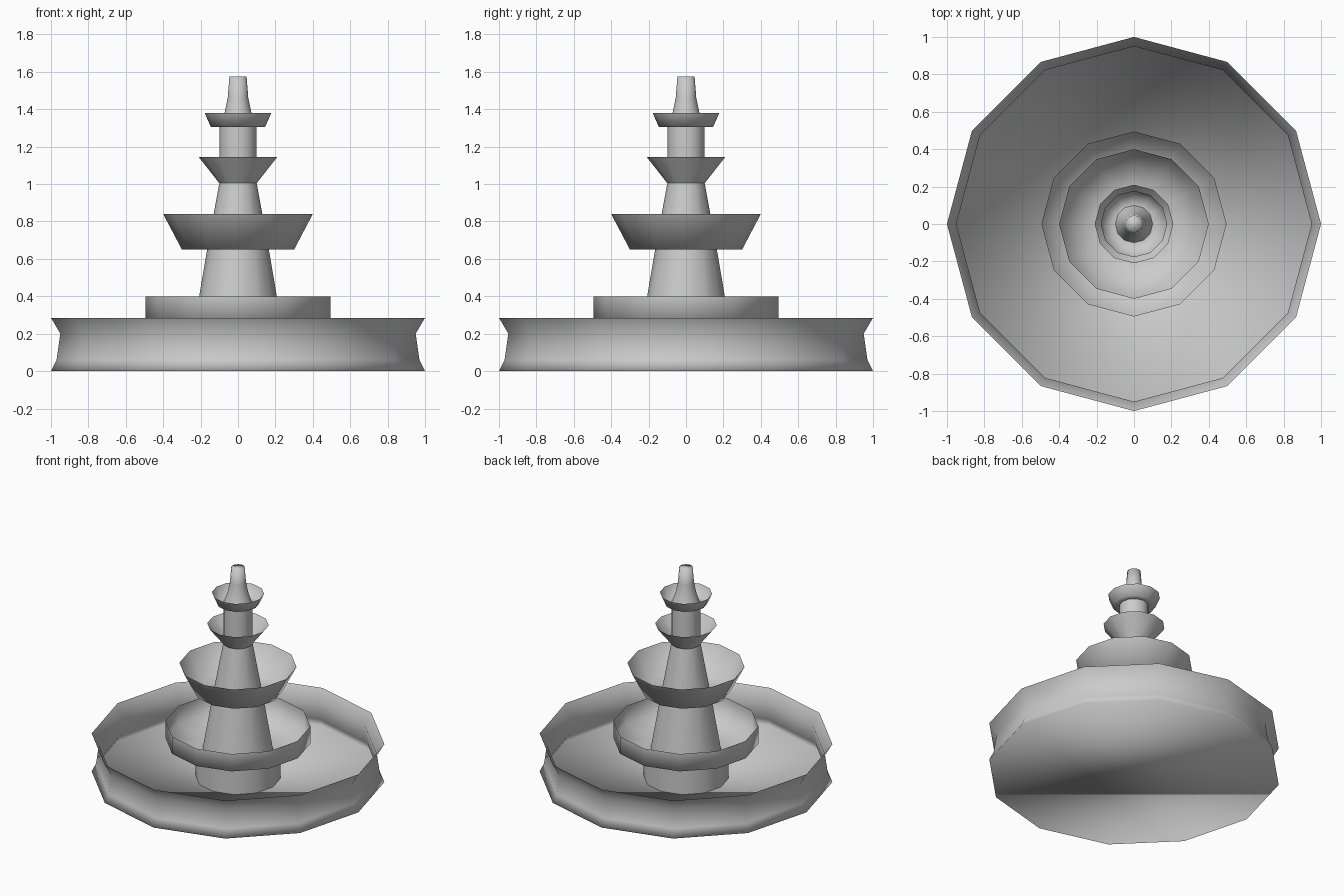
import bpy, bmesh
from math import cos, sin, pi

if "Cube" in bpy.data.objects:
    bpy.data.objects.remove(bpy.data.objects["Cube"])

SIDES = 12


def lathe(name, profile, cap_start=False, cap_end=False):
    """Turn a (radius, height) profile into a thin twelve-sided shell."""
    bm = bmesh.new()
    rings = [[bm.verts.new((r * cos(2 * pi * i / SIDES), r * sin(2 * pi * i / SIDES), z))
              for i in range(SIDES)] for r, z in profile]
    for a, b in zip(rings, rings[1:]):
        for i in range(SIDES):
            j = (i + 1) % SIDES
            bm.faces.new((a[i], a[j], b[j], b[i]))
    if cap_start:
        bm.faces.new(rings[0][::-1])
    if cap_end:
        bm.faces.new(rings[-1])
    for f in bm.faces:
        f.smooth = True
    mesh = bpy.data.meshes.new(name)
    bm.to_mesh(mesh)
    bm.free()
    obj = bpy.data.objects.new(name, mesh)
    bpy.context.collection.objects.link(obj)
    return obj


# Large ground pool: waisted wall with a flat floor
lathe("basin", [(1.0, 0), (0.97, 0.06), (0.95, 0.2), (1.0, 0.285)], cap_start=True)

# Foot and the wide lower bowl
lathe("foot", [(0.29, 0), (0.29, 0.21)])
lathe("lower_bowl", [(0.24, 0.21), (0.29, 0.21), (0.495, 0.27), (0.495, 0.4)])

# Tapered column carrying the middle bowl
lathe("lower_column", [(0.24, 0.21), (0.165, 0.65)])
lathe("middle_bowl", [(0.165, 0.65), (0.3, 0.65), (0.4, 0.84)])

# Second column and the two small bowls
lathe("middle_column", [(0.165, 0.65), (0.1, 1.005)])
lathe("upper_bowl", [(0.1, 1.005), (0.21, 1.145)])
lathe("upper_column", [(0.1, 1.005), (0.1, 1.305)])
lathe("top_bowl", [(0.1, 1.305), (0.145, 1.305), (0.178, 1.38)])

# Spout
lathe("spout", [(0.1, 1.305), (0.072, 1.38), (0.055, 1.46), (0.046, 1.575)], cap_end=True)
